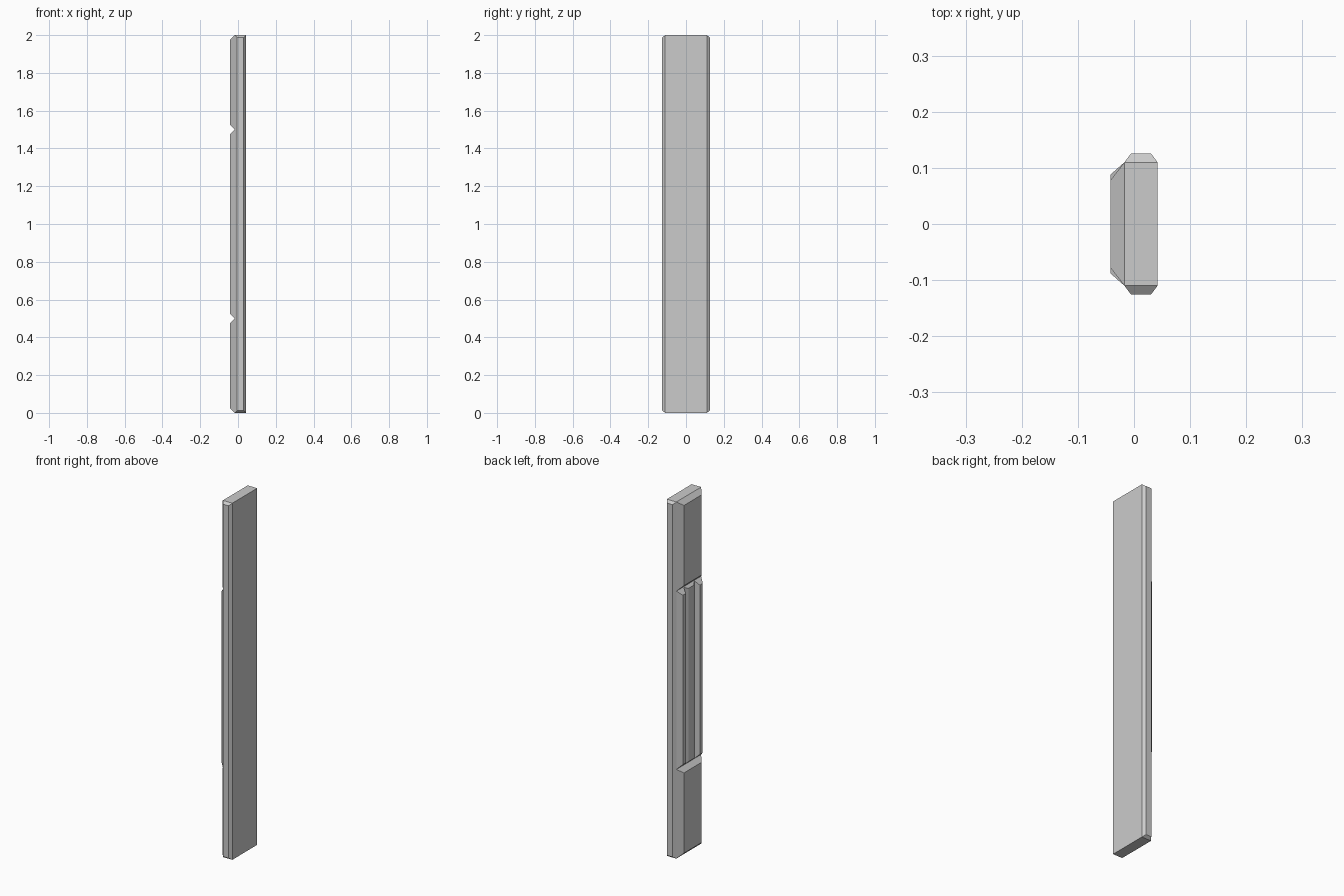
import bpy, bmesh

if "Cube" in bpy.data.objects:
    bpy.data.objects.remove(bpy.data.objects["Cube"])

BACK, FACE = -0.017, -0.042   # board surface and raised panel surface (x)


def prism(name, profile, z0, z1, inset, caps):
    """Extrude an (x, y) profile along z, pulling each end in by inset(x, y)."""
    bm = bmesh.new()
    low = [bm.verts.new((x, y, z0 + inset(x, y))) for x, y in profile]
    high = [bm.verts.new((x, y, z1 - inset(x, y))) for x, y in profile]
    n = len(profile)
    for i in range(n):
        j = (i + 1) % n
        bm.faces.new((low[i], low[j], high[j], high[i]))
    for cap in caps:
        bm.faces.new([low[i] for i in reversed(cap)])
        bm.faces.new([high[i] for i in cap])
    bmesh.ops.recalc_face_normals(bm, faces=bm.faces)
    mesh = bpy.data.meshes.new(name)
    bm.to_mesh(mesh)
    bm.free()
    obj = bpy.data.objects.new(name, mesh)
    bpy.context.collection.objects.link(obj)
    return obj


def mirrored(half):
    """Complete a +y half profile with its -y reflection."""
    return half + [(x, -y) for x, y in reversed(half)]


# Main board with bevelled long sides and sloped end corners
board = mirrored([(0.042, 0.11), (0.03, 0.126), (-0.005, 0.126), (BACK, 0.11)])
prism("board", board, 0, 2,
      lambda x, y: max(0, abs(y) - 0.11) * 0.75,
      [(0, 3, 4, 7), (0, 1, 2, 3), (4, 5, 6, 7)])


def panel(name, half, z0, z1):
    profile = mirrored(half)
    prism(name, profile, z0, z1, lambda x, y: BACK - x, [range(len(profile))])


# Plain raised panels at both ends
plain = [(BACK, 0.11), (FACE, 0.078)]
panel("lower_panel", plain, 0, 0.5)
panel("upper_panel", plain, 1.5, 2)

# Grooved middle panel: two outer ribs and a lower centre rib
ribbed = [(BACK, 0.11), (FACE, 0.088), (FACE, 0.062), (-0.019, 0.047), (-0.031, 0.024)]
panel("middle_ribbed_panel", ribbed, 0.5, 1.5)
